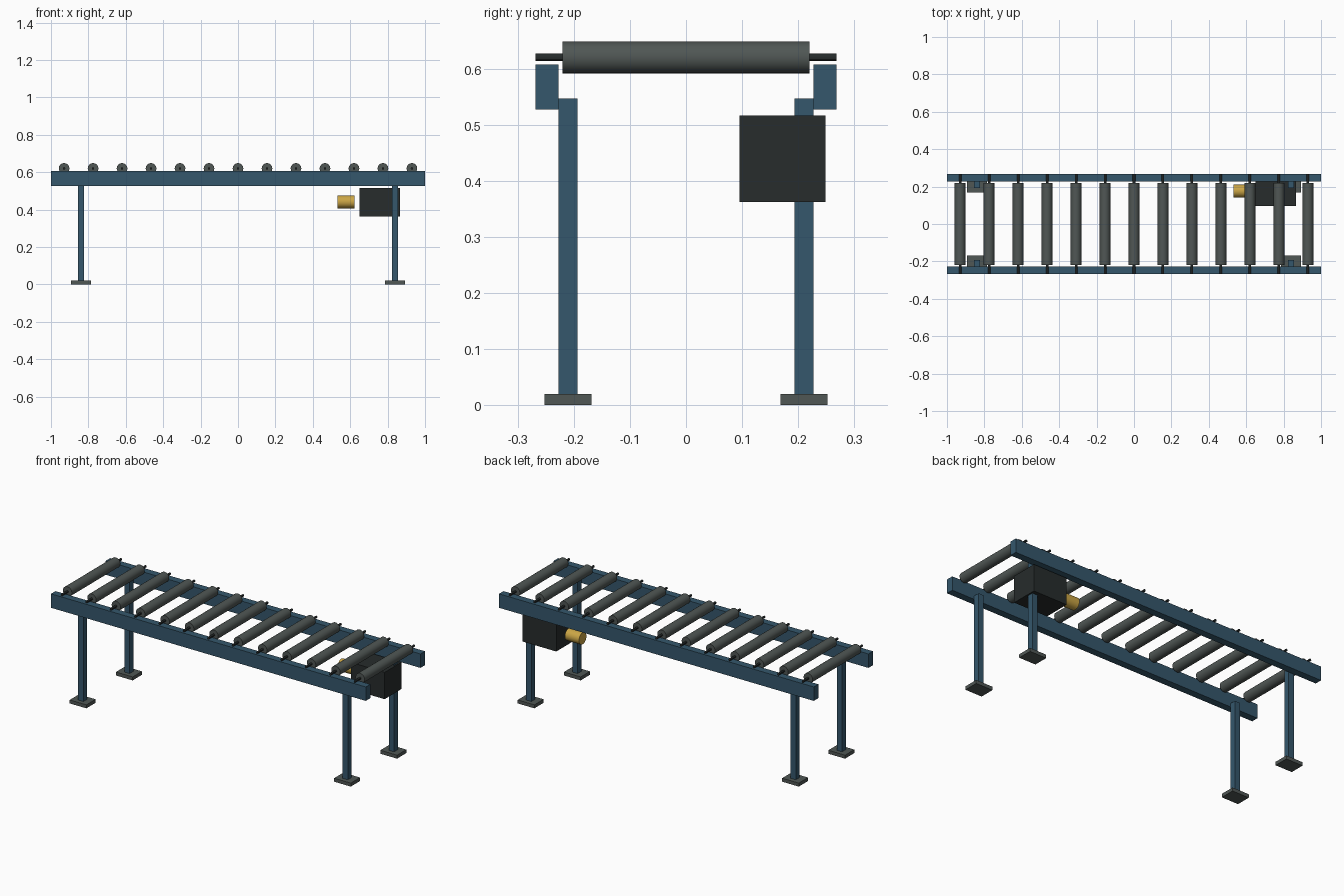
import bpy
from math import pi

if "Cube" in bpy.data.objects:
    bpy.data.objects.remove(bpy.data.objects["Cube"])


def material(name, rgb):
    m = bpy.data.materials.new(name)
    m.diffuse_color = (*rgb, 1)
    m.use_nodes = True
    m.node_tree.nodes["Principled BSDF"].inputs["Base Color"].default_value = m.diffuse_color
    return m


blue = material("blue_paint", (0.035, 0.095, 0.15))
steel = material("grey_steel", (0.08, 0.095, 0.09))
dark = material("dark_metal", (0.02, 0.025, 0.025))
yellow = material("yellow_paint", (0.6, 0.38, 0.06))


def box(name, x, y, z, mat):
    """Box spanning the (min, max) ranges on each axis."""
    bpy.ops.mesh.primitive_cube_add(size=1, location=[sum(r) / 2 for r in (x, y, z)])
    ob = bpy.context.object
    ob.name = name
    ob.scale = [r[1] - r[0] for r in (x, y, z)]
    bpy.ops.object.transform_apply(location=False, rotation=False, scale=True)
    ob.data.materials.append(mat)
    return ob


def cylinder(name, centre, radius, length, rotation, mat, sides=24):
    bpy.ops.mesh.primitive_cylinder_add(vertices=sides, radius=radius, depth=length,
                                        location=centre, rotation=rotation)
    ob = bpy.context.object
    ob.name = name
    ob.data.materials.append(mat)
    bpy.ops.object.shade_smooth_by_angle()
    return ob


ALONG_X, ALONG_Y = (0, pi / 2, 0), (pi / 2, 0, 0)

# Side rails, legs and feet
for side, s in (("front", -1), ("back", 1)):
    def span(a, b):
        return tuple(sorted((s * a, s * b)))

    box(f"{side}_rail", (-1, 1), span(0.2275, 0.2685), (0.527, 0.607), blue)
    for end, x in (("left", -0.84), ("right", 0.84)):
        box(f"{side}_{end}_leg", (x - 0.0165, x + 0.0165), span(0.193, 0.227),
            (0.019, 0.547), blue)
        box(f"{side}_{end}_foot", (x - 0.053, x + 0.053), span(0.168, 0.252),
            (0, 0.02), steel)

# Rollers on their axles
for i in range(13):
    x = -0.93 + i * 0.155
    cylinder(f"roller_{i + 1}", (x, 0, 0.62), 0.0285, 0.44, ALONG_Y, steel)
    cylinder(f"axle_{i + 1}", (x, 0, 0.62), 0.0067, 0.537, ALONG_Y, dark, 12)

# Drive unit under the back rail
box("gearbox", (0.65, 0.865), (0.095, 0.249), (0.362, 0.516), dark)
cylinder("motor_drum", (0.578, 0.176, 0.441), 0.034, 0.09, ALONG_X, yellow)
